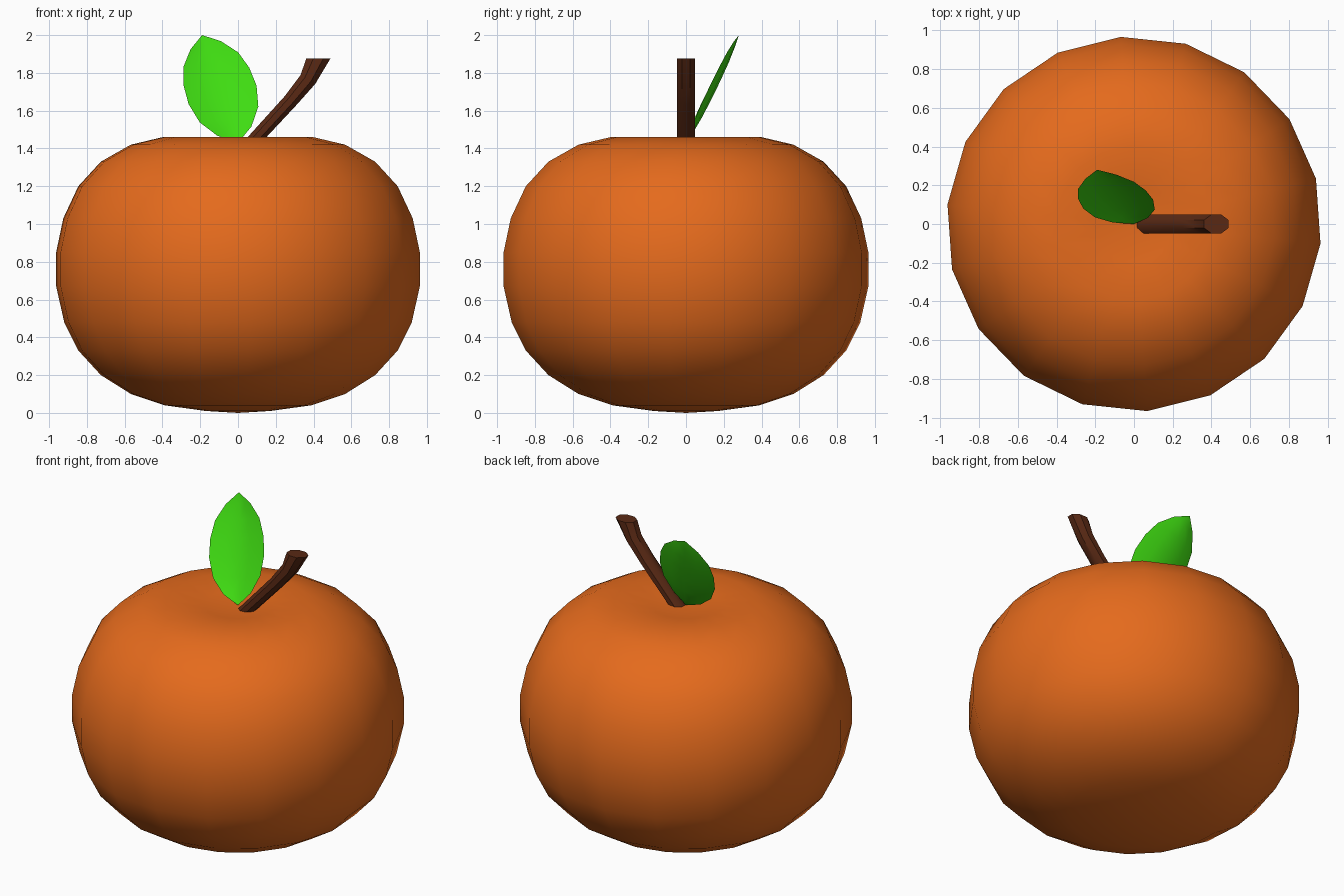
import bpy, bmesh, math
from mathutils import Vector

if "Cube" in bpy.data.objects:
    bpy.data.objects.remove(bpy.data.objects["Cube"])


def make_part(name, rings, color, closed=True, caps=(), angle=40):
    """Skin a list of point rings; a ring with one point is a pole."""
    bm = bmesh.new()
    rows = [[bm.verts.new(p) for p in ring] for ring in rings]
    for a, b in zip(rows, rows[1:]):
        n = max(len(a), len(b))
        for i in range(n if closed else n - 1):
            j = (i + 1) % n
            quad = [a[i % len(a)], a[j % len(a)], b[j % len(b)], b[i % len(b)]]
            bm.faces.new(list(dict.fromkeys(quad)))
    for c in caps:
        bm.faces.new(rows[c])
    bmesh.ops.recalc_face_normals(bm, faces=bm.faces[:])
    mesh = bpy.data.meshes.new(name)
    bm.to_mesh(mesh)
    bm.free()
    obj = bpy.data.objects.new(name, mesh)
    bpy.context.collection.objects.link(obj)
    mat = bpy.data.materials.new(name + "_color")
    mat.diffuse_color = (*color, 1)
    mat.use_nodes = True
    mat.node_tree.nodes["Principled BSDF"].inputs["Base Color"].default_value = mat.diffuse_color
    mesh.materials.append(mat)
    bpy.ops.object.select_all(action='DESELECT')
    obj.select_set(True)
    bpy.context.view_layer.objects.active = obj
    bpy.ops.object.shade_smooth_by_angle(angle=math.radians(angle))
    return obj


# Fruit body: squat lathe with a shallow dimple on top
profile = [(0, 0), (0.17, 0.01), (0.39, 0.04), (0.57, 0.10), (0.73, 0.20),
           (0.85, 0.33), (0.925, 0.48), (0.968, 0.67), (0.968, 0.85),
           (0.93, 1.03), (0.85, 1.20), (0.73, 1.33), (0.57, 1.42),
           (0.40, 1.46), (0.20, 1.435), (0, 1.42)]
SIDES = 18
rings = []
for r, z in profile:
    angles = [math.radians(-6) + math.tau * i / SIDES for i in range(SIDES)]
    rings.append([(r * math.cos(a), r * math.sin(a), z) for a in angles]
                 if r else [(0, 0, z)])
make_part("fruit_body", rings, (0.78, 0.145, 0.012), angle=60)

# Stem: bent rod, each ring given as centre x, z and half-width in x, z
stem = [(0.055, 1.41, 0.05, 0.0), (0.28, 1.655, 0.032, -0.025),
        (0.37, 1.765, 0.04, -0.025), (0.425, 1.875, 0.065, 0.0)]
rings = []
for cx, cz, hx, hz in stem:
    angles = [math.tau * (i + 0.5) / 8 for i in range(8)]
    rings.append([(cx + hx * 1.06 * math.cos(a), 0.052 * math.sin(a),
                   cz + hz * math.cos(a)) for a in angles])
make_part("stem", rings, (0.10, 0.022, 0.007), caps=(0, -1))

# Leaf: pointed sheet, gently cupped about its midrib
base, tip = Vector((0, 0, 1.43)), Vector((-0.19, 0.28, 2.0))
across = Vector((1, 0.13, 0.269))
outline = [(0, 0), (0.1, 0.09), (0.25, 0.155), (0.43, 0.18), (0.6, 0.174),
           (0.76, 0.145), (0.9, 0.08), (1, 0)]
rings = []
for t, w in outline:
    mid = base.lerp(tip, t)
    if w == 0:
        rings.append([mid])
        continue
    cup = Vector((0, 0.035, -0.017)) * (w / 0.18)
    rings.append([mid + across * w * s + cup * (0.5 - s * s)
                  for s in (-1, -0.5, 0, 0.5, 1)])
make_part("leaf", rings, (0.05, 0.72, 0.006), closed=False, angle=60)
